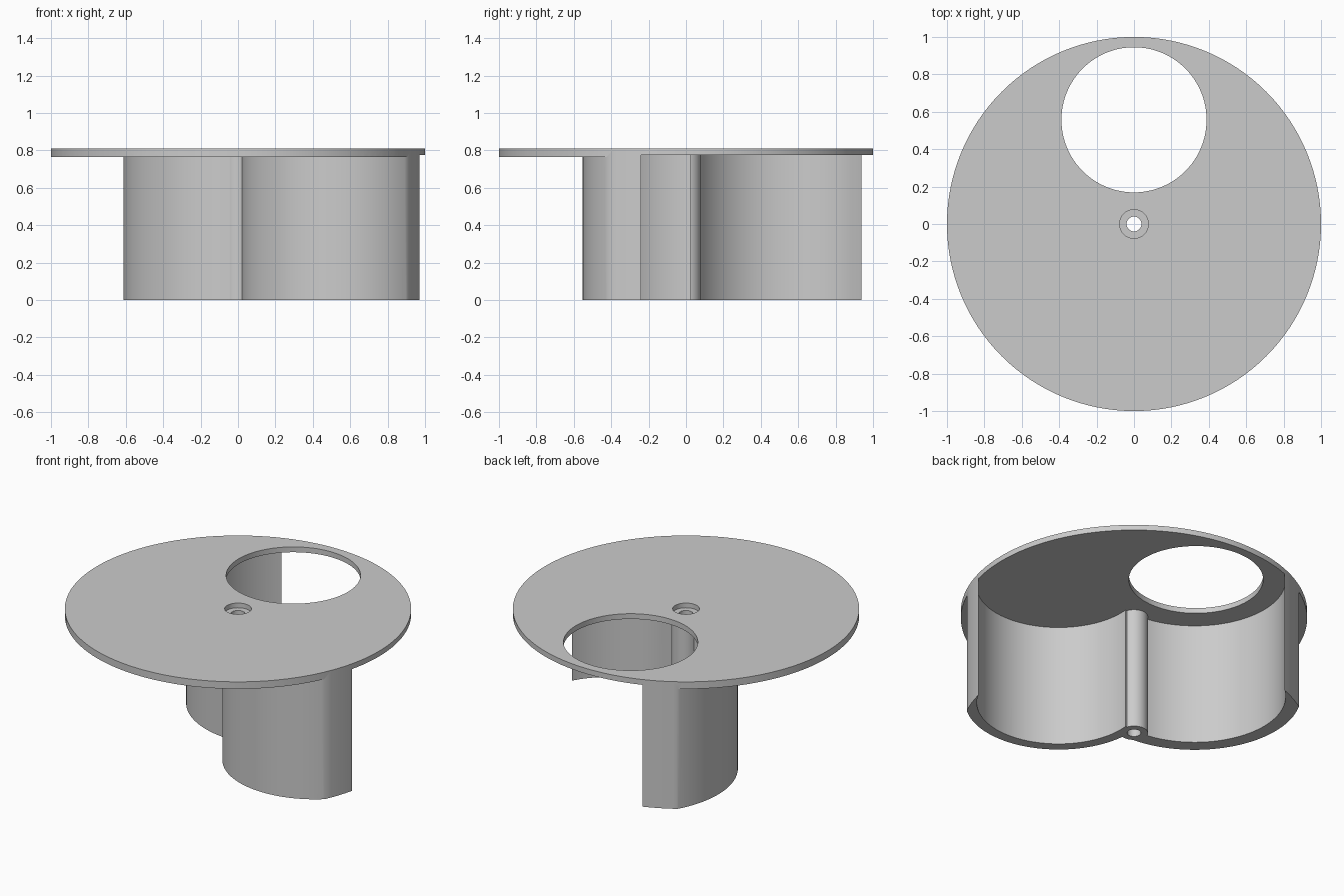
import bpy, bmesh
from math import cos, sin, radians, degrees, atan2, hypot, sqrt

if "Cube" in bpy.data.objects:
    bpy.data.objects.remove(bpy.data.objects["Cube"])

TOP, UNDER, RECESS = 0.81, 0.765, 0.776
C1, C2 = (0.0, 0.545), (0.556, -0.015)      # centres of the two curved walls

grey = bpy.data.materials.new("plain_grey")
grey.use_nodes = True
grey.diffuse_color = (0.6, 0.6, 0.6, 1)
grey.node_tree.nodes["Principled BSDF"].inputs["Base Color"].default_value = (0.6, 0.6, 0.6, 1)


def prism(name, outline, z0, z1):
    """Solid made by extruding an outline upward."""
    bm = bmesh.new()
    face = bm.faces.new([bm.verts.new((x, y, z0)) for x, y in outline])
    up = bmesh.ops.extrude_face_region(bm, geom=[face])["geom"]
    bmesh.ops.translate(bm, vec=(0, 0, z1 - z0),
                        verts=[v for v in up if isinstance(v, bmesh.types.BMVert)])
    bmesh.ops.recalc_face_normals(bm, faces=bm.faces)
    bmesh.ops.triangulate(bm, faces=[f for f in bm.faces if len(f.verts) > 4])
    mesh = bpy.data.meshes.new(name)
    bm.to_mesh(mesh)
    bm.free()
    mesh.materials.append(grey)
    obj = bpy.data.objects.new(name, mesh)
    bpy.context.collection.objects.link(obj)
    return obj


def arc(c, r, a0, a1, n=56):
    angles = [radians(a0 + (a1 - a0) * i / n) for i in range(n + 1)]
    return [(c[0] + r * cos(a), c[1] + r * sin(a)) for a in angles]


def circle(c, r, n):
    return arc(c, r, 0, 360, n)[:-1]


def s_curve(r1, r2, start, end):
    """Two arcs joined at their crossing point near the axis."""
    dx, dy = C2[0] - C1[0], C2[1] - C1[1]
    d = hypot(dx, dy)
    a = (r1 * r1 - r2 * r2 + d * d) / (2 * d)
    h = sqrt(r1 * r1 - a * a)
    px, py = C1[0] + (a * dx + h * dy) / d, C1[1] + (a * dy - h * dx) / d
    a1 = degrees(atan2(py - C1[1], px - C1[0])) % 360
    a2 = degrees(atan2(py - C2[1], px - C2[0])) % 360
    return arc(C1, r1, start, a1) + arc(C2, r2, a2, end)[1:]


def combine(target, tool, operation):
    tool.hide_render = True
    mod = target.modifiers.new("cut", "BOOLEAN")
    mod.operation, mod.solver, mod.object = operation, "EXACT", tool
    bpy.context.view_layer.objects.active = target
    bpy.ops.object.modifier_apply(modifier=mod.name)
    bpy.data.objects.remove(tool)


# Full round blank, carved to leave the plate and the curved walls
body = prism("round_plate_with_walls", circle((0, 0), 1, 128), 0, TOP)

outer = s_curve(0.612, 0.537, 140, 318)
outer += [(1.5, outer[-1][1]), (1.5, -1.5), (-1.5, -1.5), (-1.5, 1.5), (outer[0][0], 1.5)]
combine(body, prism("outer_cutter", outer, -1, UNDER), "DIFFERENCE")

inner = s_curve(0.525, 0.472, 125, 337)
inner += [(1.5, inner[-1][1]), (1.5, 1.5), (inner[0][0], 1.5)]
combine(body, prism("inner_cutter", inner, -1, RECESS), "DIFFERENCE")

# Central screw tube
combine(body, prism("screw_tube", circle((0, 0), 0.08, 48), 0, TOP - 0.01), "UNION")

# Large opening, screw bore and counterbore
for name, c, r, n, z0 in (("opening_cutter", (0, 0.557), 0.388, 96, 0.5),
                          ("bore_cutter", (0, 0), 0.04, 32, -1),
                          ("counterbore_cutter", (0, 0), 0.077, 48, TOP - 0.03)):
    combine(body, prism(name, circle(c, r, n), z0, 1), "DIFFERENCE")

bpy.ops.object.select_all(action="DESELECT")
body.select_set(True)
bpy.context.view_layer.objects.active = body
bpy.ops.object.shade_smooth_by_angle(angle=radians(30))
